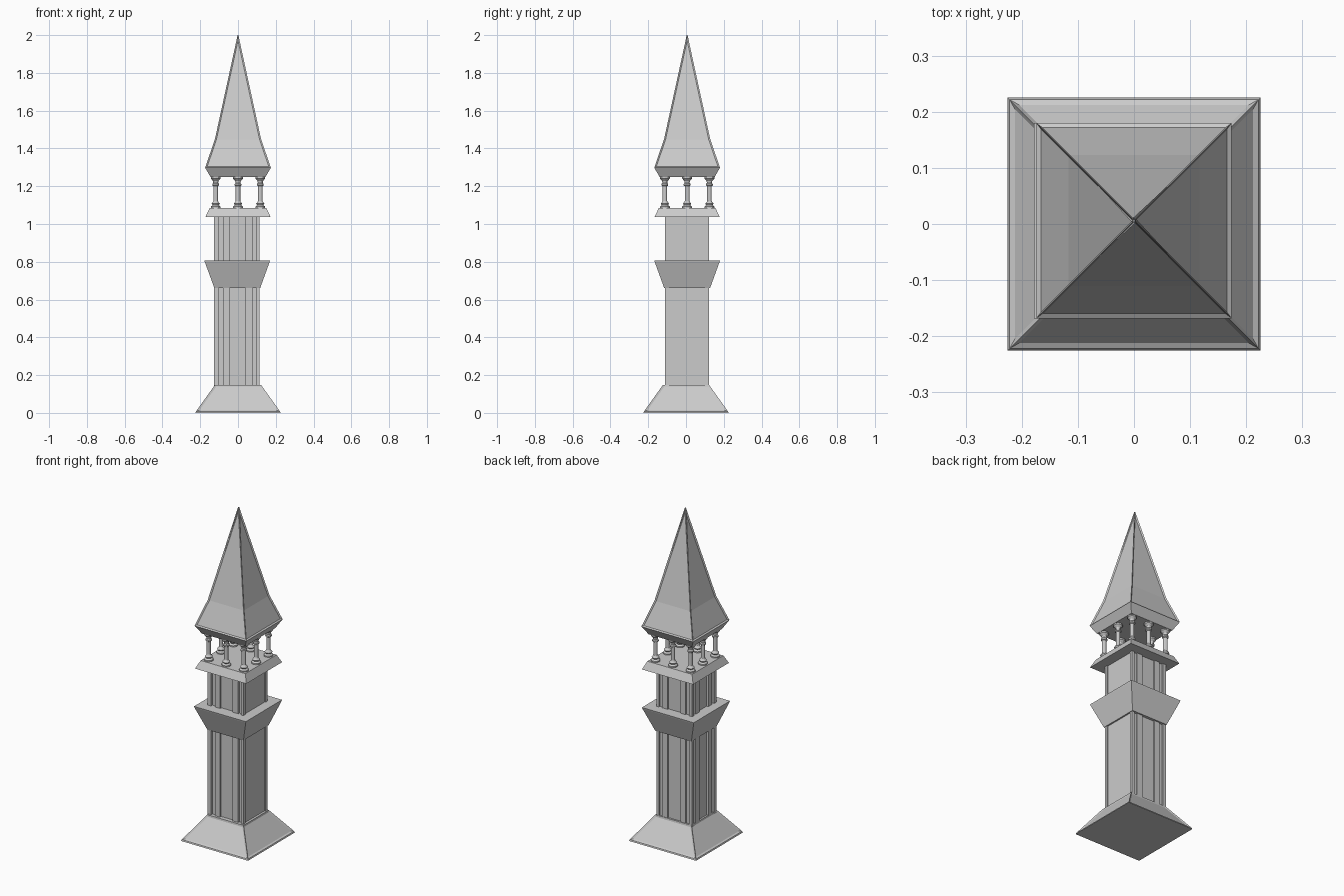
import bpy, bmesh, math

if "Cube" in bpy.data.objects:
    bpy.data.objects.remove(bpy.data.objects["Cube"])

CY = 0.006  # the tower above the base sits slightly toward the back


def finish(bm, name):
    bmesh.ops.recalc_face_normals(bm, faces=bm.faces)
    me = bpy.data.meshes.new(name)
    bm.to_mesh(me)
    bm.free()
    ob = bpy.data.objects.new(name, me)
    bpy.context.collection.objects.link(ob)
    return ob


def stack(name, profile, cx=0, cy=0, panels=(), width=0.01, depth=-0.005):
    """Square solid through (half width, z) levels; listed side bands get a sunk panel."""
    bm = bmesh.new()
    rings = [[bm.verts.new((cx + sx * h, cy + sy * h, z))
              for sx, sy in ((-1, -1), (1, -1), (1, 1), (-1, 1))] for h, z in profile]
    sides = [[] for _ in range(4)]
    for k, (a, b) in enumerate(zip(rings, rings[1:])):
        for i in range(4):
            j = (i + 1) % 4
            f = bm.faces.new((a[i], a[j], b[j], b[i]))
            if k in panels:
                sides[i].append(f)
    bm.faces.new(rings[0][::-1])
    bm.faces.new(rings[-1])
    bmesh.ops.recalc_face_normals(bm, faces=bm.faces)
    for fs in sides:
        if fs:
            bmesh.ops.inset_region(bm, faces=fs, thickness=width, depth=depth,
                                   use_even_offset=True, use_boundary=True)
    return finish(bm, name)


def box(name, x0, x1, y0, y1, z0, z1):
    bm = bmesh.new()
    bmesh.ops.create_cube(bm, size=1)
    for v in bm.verts:
        v.co = ((x0 + x1) / 2 + v.co.x * (x1 - x0),
                (y0 + y1) / 2 + v.co.y * (y1 - y0),
                (z0 + z1) / 2 + v.co.z * (z1 - z0))
    return finish(bm, name)


def lathe(name, profile, x, y, n=12):
    bm = bmesh.new()
    rings = [[bm.verts.new((x + r * math.cos(2 * math.pi * i / n),
                            y + r * math.sin(2 * math.pi * i / n), z))
              for i in range(n)] for r, z in profile]
    for a, b in zip(rings, rings[1:]):
        for i in range(n):
            bm.faces.new((a[i], a[(i + 1) % n], b[(i + 1) % n], b[i]))
    bm.faces.new(rings[0][::-1])
    bm.faces.new(rings[-1])
    return finish(bm, name)


# Sloped base with framed panels
stack("base", [(0.225, 0), (0.222, 0.008), (0.122, 0.148)], panels=(1,))

# Shaft core, corner piers and pilasters
X0, X1, Y0, Y1 = -0.126, 0.114, -0.111, 0.121
Z0, Z1 = 0.14, 1.05
box("shaft", X0 + 0.014, X1 - 0.006, Y0 + 0.014, Y1 - 0.01, Z0, Z1)
for xa, xb in ((X0, X0 + 0.022), (X1 - 0.016, X1)):
    for ya, yb in ((Y0, Y0 + 0.02), (Y1 - 0.02, Y1)):
        box("corner_pier", xa, xb, ya, yb, Z0, Z1)
for a, b in ((-0.08, -0.045), (0.04, 0.077)):
    box("front_pilaster", a, b, Y0 + 0.003, Y0 + 0.03, Z0, Z1)
    box("back_pilaster", a, b, Y1 - 0.03, Y1 - 0.002, Z0, Z1)
    box("left_pilaster", X0 + 0.003, X0 + 0.03, a + CY, b + CY, Z0, Z1)

# Flared collar around the shaft
stack("collar", [(0.121, 0.66), (0.172, 0.8), (0.174, 0.808)], -0.004, CY)

# Belfry floor
stack("belfry_floor", [(0.172, 1.038), (0.15, 1.085)], 0, CY)

# Eight turned columns around the belfry edge
column = [(0.026, 1.08), (0.026, 1.092), (0.017, 1.1), (0.022, 1.108),
          (0.015, 1.116), (0.012, 1.122), (0.012, 1.2), (0.018, 1.204),
          (0.018, 1.212), (0.013, 1.217), (0.015, 1.228), (0.026, 1.24), (0.026, 1.255)]
for i in (-1, 0, 1):
    for j in (-1, 0, 1):
        if i or j:
            lathe("column", column, i * 0.118, CY + j * 0.118)

# Spire with kicked eaves and raised ridges
stack("spire", [(0.145, 1.248), (0.174, 1.298), (0.122, 1.45), (0.002, 2.0)],
      0, CY, panels=(1, 2), width=0.008, depth=-0.006)
